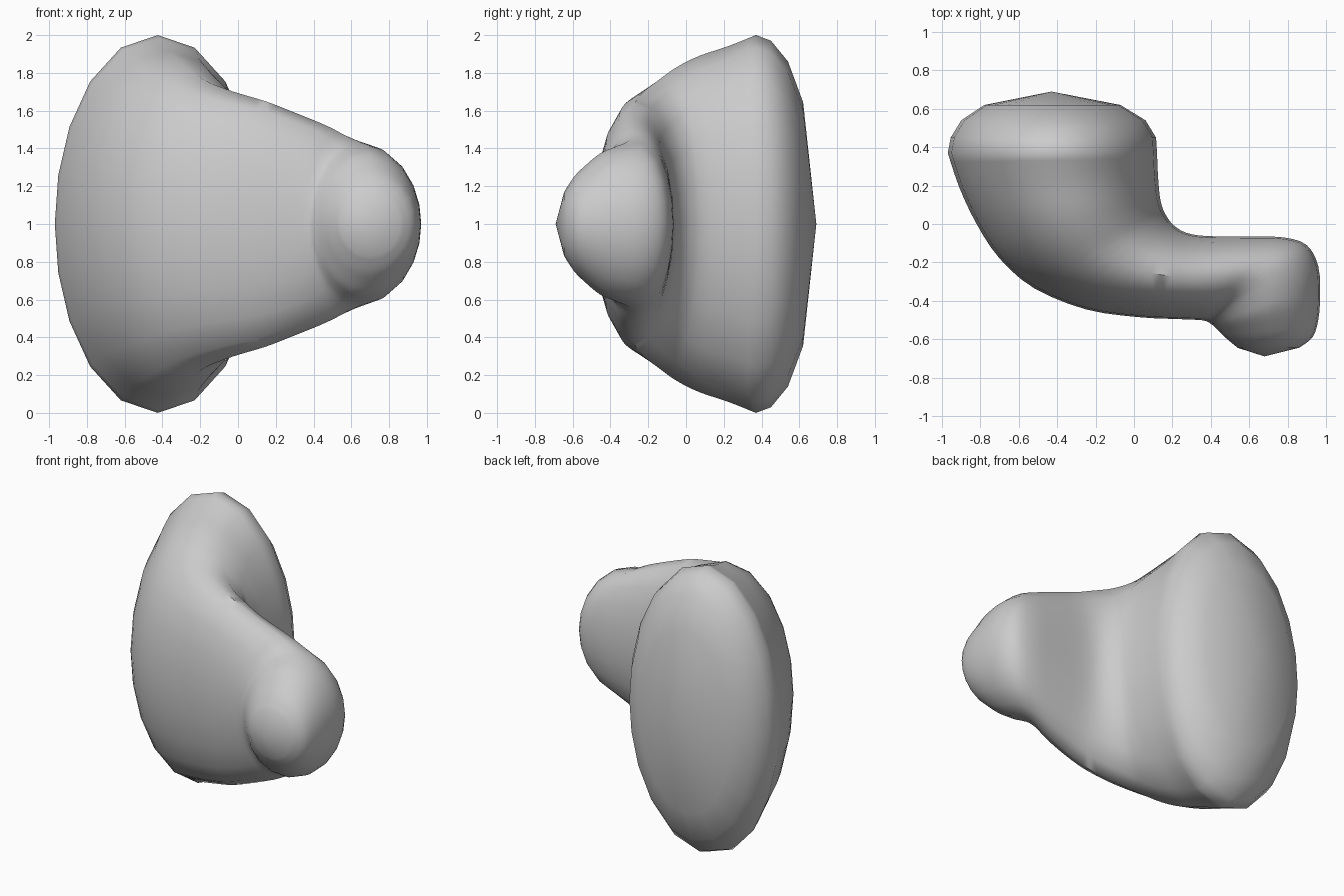
import bpy, bmesh, math

cube = bpy.data.objects.get("Cube")
if cube:
    bpy.data.objects.remove(cube, do_unlink=True)

# Cross-sections: outer side x, y, inner side x, y, half height
BACK_RIM = [
    (-.78, .62, -.07, .62, .645),
    (-.90, .54, .06, .54, .86),
    (-.955, .45, .115, .45, .97),
]
BODY = [
    (-.97, .37, .12, .37, 1.0),
    (-.91, .19, .125, .25, .94),
    (-.82, .00, .135, .14, .89),
    (-.70, -.18, .15, .08, .83),
    (-.52, -.335, .17, .04, .76),
    (-.25, -.445, .205, -.005, .70),
    (.02, -.485, .27, -.045, .65),
    (.22, -.495, .38, -.063, .59),
    (.34, -.50, .60, -.065, .52),
    (.37, -.505, .78, -.07, .465),
    (.385, -.51, .90, -.11, .435),
    (.40, -.52, .96, -.22, .41),
    (.42, -.535, .97, -.37, .375),
    (.45, -.565, .96, -.50, .31),
    (.48, -.595, .93, -.59, .25),
    (.54, -.645, .86, -.645, .17),
]
BACK_TIP = (-.43, .69, 1)
FRONT_TIP = (.68, -.69, 1)
STEPS = 3

# Uneven ring angles, mirrored into all four quadrants
QUARTER = [0, 15, 31, 49, 69]
HALF = QUARTER + [90] + [180 - a for a in QUARTER[:0:-1]]
ANGLES = [math.radians(a) for a in HALF + [a + 180 for a in HALF]]


def smooth_sections(rows):
    """Catmull-Rom interpolation between the body sections."""
    out = []
    for i in range(len(rows) - 1):
        p0, p1, p2 = rows[max(i - 1, 0)], rows[i], rows[i + 1]
        p3 = rows[min(i + 2, len(rows) - 1)]
        for s in range(STEPS):
            t = s / STEPS
            out.append([b + .5 * t * (c - a + t * (2*a - 5*b + 4*c - d + t * (3*(b - c) + d - a)))
                        for a, b, c, d in zip(p0, p1, p2, p3)])
    return out + [rows[-1]]


def add_ring(bm, row):
    lx, ly, rx, ry, h = row
    ring = []
    for a in ANGLES:
        k = math.cos(a) / 2
        ring.append(bm.verts.new(((lx + rx) / 2 + (rx - lx) * k,
                                  (ly + ry) / 2 + (ry - ly) * k,
                                  1 + h * math.sin(a))))
    return ring


# Loft the bent body and close both ends with shallow cones
bm = bmesh.new()
rings = [add_ring(bm, r) for r in BACK_RIM + smooth_sections(BODY)]
n = len(ANGLES)
for a, b in zip(rings, rings[1:]):
    for i in range(n):
        j = (i + 1) % n
        bm.faces.new((a[i], a[j], b[j], b[i]))
for ring, tip in ((rings[0], BACK_TIP), (rings[-1], FRONT_TIP)):
    apex = bm.verts.new(tip)
    for i in range(n):
        bm.faces.new((ring[i], ring[(i + 1) % n], apex))
bmesh.ops.recalc_face_normals(bm, faces=bm.faces)

mesh = bpy.data.meshes.new("bent_body")
bm.to_mesh(mesh)
bm.free()
body = bpy.data.objects.new("bent_body", mesh)
bpy.context.collection.objects.link(body)

# Plain grey material
grey = bpy.data.materials.new("plain_grey")
grey.use_nodes = True
colour = (.6, .6, .6, 1)
grey.diffuse_color = colour
grey.node_tree.nodes["Principled BSDF"].inputs["Base Color"].default_value = colour
mesh.materials.append(grey)

# Smooth shading
bpy.ops.object.select_all(action='DESELECT')
body.select_set(True)
bpy.context.view_layer.objects.active = body
bpy.ops.object.shade_smooth_by_angle(angle=math.radians(50))
